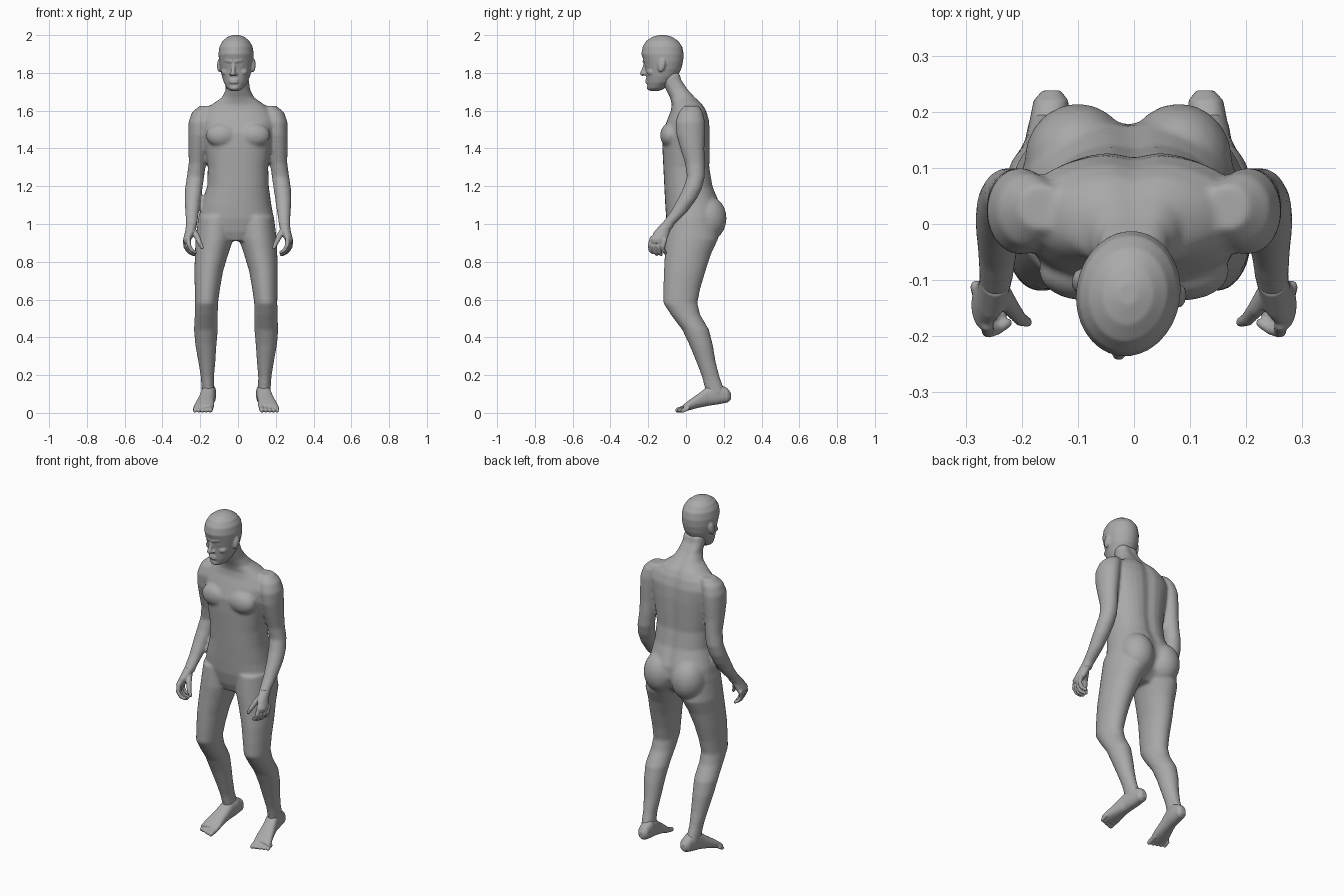
import bpy
import bmesh
import math
from mathutils import Matrix, Vector

if "Cube" in bpy.data.objects:
    bpy.data.objects.remove(bpy.data.objects["Cube"])

skin = bpy.data.materials.new("grey_skin")
skin.use_nodes = True
tone = (0.4, 0.4, 0.4, 1)
skin.diffuse_color = tone
skin.node_tree.nodes["Principled BSDF"].inputs["Base Color"].default_value = tone

SIDES = 32


def bridge(bm, rings):
    """Skin a closed surface over a list of point rings."""
    loops = [[bm.verts.new(p) for p in ring] for ring in rings]
    for low, high in zip(loops, loops[1:]):
        for i in range(len(low)):
            j = (i + 1) % len(low)
            bm.faces.new((low[i], low[j], high[j], high[i]))
    bm.faces.new(loops[0][::-1])
    bm.faces.new(loops[-1])


def rounded(power):
    """Unit superellipse as (u, v) pairs."""
    for i in range(SIDES):
        a = math.tau * i / SIDES
        c, s = math.cos(a), math.sin(a)
        yield (math.copysign(abs(c) ** (2 / power), c),
               math.copysign(abs(s) ** (2 / power), s))


def stack(bm, rows, side=1, shift=0, power=2, groove=0):
    """Level rings: height, centre x, half width, front y, back y."""
    rings = []
    for z, x, w, front, back in rows:
        ring = []
        for u, v in rounded(power):
            y = (front + back) / 2 + v * (back - front) / 2
            if v > 0:
                y -= groove * math.exp(-(u * w / 0.03) ** 2)
            ring.append((side * (x + u * w) + shift, y, z))
        rings.append(ring)
    bridge(bm, rings)


def tube(bm, path, radii, side=1, shift=0):
    """Round tube through a few points with rounded tips."""
    pts = [Vector((side * x + shift, y, z)) for x, y, z in path]
    rings = []
    for i, p in enumerate(pts):
        t = (pts[min(i + 1, len(pts) - 1)] - pts[max(i - 1, 0)]).normalized()
        u = t.orthogonal().normalized() if not rings else (u - t * u.dot(t)).normalized()
        v = t.cross(u)
        rings.append([p + (u * a + v * b) * radii[i] for a, b in rounded(2)])
    bridge(bm, rings)
    for p, r in ((pts[0], radii[0]), (pts[-1], radii[-1])):
        bmesh.ops.create_icosphere(bm, subdivisions=2, radius=r, matrix=Matrix.Translation(p))


def blob(bm, centre, size, side=1, shift=0, tilt=0):
    x, y, z = centre
    m = Matrix.Translation((side * x + shift, y, z)) @ Matrix.Rotation(tilt, 4, 'X')
    bmesh.ops.create_icosphere(bm, subdivisions=3, radius=1,
                               matrix=m @ Matrix.Diagonal((*size, 1)))


def finish(bm, name, voxel, passes):
    """Fuse overlapping forms into one smooth skin."""
    bmesh.ops.recalc_face_normals(bm, faces=bm.faces)
    mesh = bpy.data.meshes.new(name)
    bm.to_mesh(mesh)
    bm.free()
    mesh.materials.append(skin)
    obj = bpy.data.objects.new(name, mesh)
    bpy.context.collection.objects.link(obj)
    fuse = obj.modifiers.new("fuse", 'REMESH')
    fuse.mode = 'VOXEL'
    fuse.voxel_size = voxel
    fuse.use_smooth_shade = True
    soft = obj.modifiers.new("soften", 'SMOOTH')
    soft.factor = 0.5
    soft.iterations = passes


HIP = -0.01  # the legs stand slightly to the right

# Torso and neck
body = bmesh.new()
stack(body, [
    (.91, HIP, .08, -.07, .1), (.96, HIP, .17, -.09, .16),
    (1.03, HIP, .2, -.105, .19), (1.1, HIP, .187, -.11, .185),
    (1.2, 0, .163, -.115, .145), (1.3, 0, .16, -.12, .128),
    (1.4, 0, .175, -.125, .13), (1.48, 0, .19, -.125, .13),
    (1.55, 0, .2, -.1, .125), (1.6, 0, .175, -.08, .11),
    (1.635, 0, .135, -.075, .09), (1.67, 0, .085, -.085, .055),
    (1.71, 0, .065, -.105, .02), (1.76, -.005, .062, -.13, -.015),
    (1.8, -.005, .06, -.14, -.025)], power=2.3, groove=.012)

for side in (1, -1):
    # Chest and seat muscles
    blob(body, (.085, -.085, 1.47), (.085, .052, .065), side)
    blob(body, (.09, .115, 1.03), (.095, .1, .12), side, HIP)
    # Arm
    stack(body, [
        (1.625, .165, .04, -.01, .07), (1.59, .188, .056, -.04, .09),
        (1.54, .202, .06, -.055, .1), (1.47, .208, .055, -.05, .1),
        (1.4, .212, .05, -.03, .097), (1.32, .216, .045, -.005, .1),
        (1.25, .225, .046, .005, .1), (1.19, .234, .046, -.015, .085),
        (1.13, .24, .043, -.045, .055), (1.06, .243, .036, -.085, .003),
        (1, .246, .03, -.13, -.06), (.97, .249, .029, -.145, -.075)], side)
    # Leg
    stack(body, [
        (1.04, .105, .095, -.1, .16), (.92, .115, .1, -.11, .17),
        (.84, .13, .088, -.112, .132), (.75, .145, .076, -.117, .103),
        (.66, .152, .067, -.12, .076), (.58, .157, .061, -.12, .06),
        (.52, .158, .061, -.08, .075), (.44, .16, .063, -.02, .122),
        (.36, .16, .056, .018, .142), (.27, .155, .045, .055, .157),
        (.19, .152, .035, .085, .178), (.13, .149, .034, .1, .2),
        (.09, .147, .034, .105, .215)], side, HIP)
finish(body, "body", 0.008, 6)

# Head, built facing forward
head = bmesh.new()
stack(head, [
    (1.705, 0, .025, -.19, -.14), (1.72, 0, .044, -.203, -.11),
    (1.75, 0, .063, -.208, -.07), (1.78, 0, .074, -.211, -.045),
    (1.82, 0, .083, -.215, -.025), (1.86, 0, .09, -.224, -.015),
    (1.9, 0, .093, -.237, -.012), (1.94, 0, .087, -.23, -.02),
    (1.97, 0, .07, -.21, -.042), (1.99, 0, .045, -.18, -.072),
    (2, 0, .018, -.145, -.105)])
# Nose, lips and chin
tube(head, [(0, -.212, 1.86), (0, -.222, 1.825), (0, -.232, 1.796)], [.009, .011, .013])
for z, depth in ((1.762, .008), (1.75, .009)):
    blob(head, (0, -.208, z), (.026, depth, .007))
blob(head, (0, -.19, 1.722), (.028, .018, .016))
for side in (1, -1):
    # Nostril, brow, eye, cheek and ear
    blob(head, (.013, -.219, 1.794), (.009, .012, .008), side)
    tube(head, [(.012, -.22, 1.861), (.038, -.208, 1.868), (.065, -.178, 1.86)],
         [.01, .011, .008], side)
    blob(head, (.035, -.198, 1.84), (.017, .011, .009), side)
    blob(head, (.045, -.175, 1.805), (.026, .026, .02), side)
    blob(head, (.091, -.115, 1.84), (.012, .02, .037), side, tilt=-.2)
turn = Matrix.Translation((-.008, -.11, 0)) @ Matrix.Rotation(math.radians(-9), 4, 'Z') \
    @ Matrix.Translation((0, .11, 0))
bmesh.ops.transform(head, matrix=turn, verts=head.verts)
finish(head, "head", 0.005, 3)

for side, label in ((1, "left"), (-1, "right")):
    # Palm, curled fingers and thumb
    hand = bmesh.new()
    stack(hand, [
        (1.005, .246, .027, -.128, -.064), (.96, .253, .027, -.168, -.085),
        (.92, .268, .022, -.188, -.1), (.9, .273, .014, -.18, -.11)], side)
    for i in range(4):
        start = Vector((.28, -.112, .915)).lerp(Vector((.262, -.18, .925)), i / 3)
        reach = (.85, 1, 1.03, .95)[i]
        steps = [(0, 0, 0), (-.002, -.012, -.04), (-.018, -.008, -.068), (-.038, .004, -.08)]
        tube(hand, [start + Vector(s) * reach for s in steps],
             [.012, .0115, .0105, .009], side)
    tube(hand, [(.24, -.12, .965), (.218, -.15, .935), (.202, -.17, .9), (.19, -.175, .875)],
         [.02, .015, .012, .009], side)
    finish(hand, label + "_hand", 0.004, 2)

    # Foot, standing on the toes with the heel raised
    foot = bmesh.new()
    rings = []
    for y, x, w, low, high in [
            (.238, .137, .016, .07, .105), (.22, .138, .031, .055, .13),
            (.17, .142, .037, .045, .155), (.12, .148, .038, .038, .145),
            (.07, .158, .043, .028, .105), (.02, .167, .051, .015, .07),
            (-.015, .174, .053, .006, .042)]:
        rings.append([(side * (x + u * w) + HIP, y, (low + high) / 2 + v * (high - low) / 2)
                      for u, v in rounded(2.4)])
    bridge(foot, rings)
    for i in range(5):
        x, r = .134 + .0205 * i, .0145 - .0012 * i
        tip = -.045 + .007 * i
        tube(foot, [(x, .01, .03), (x + .002, tip + .03, .024), (x + .003, tip, r)],
             [r, r, r * .9], side, HIP)
    finish(foot, label + "_foot", 0.004, 2)
